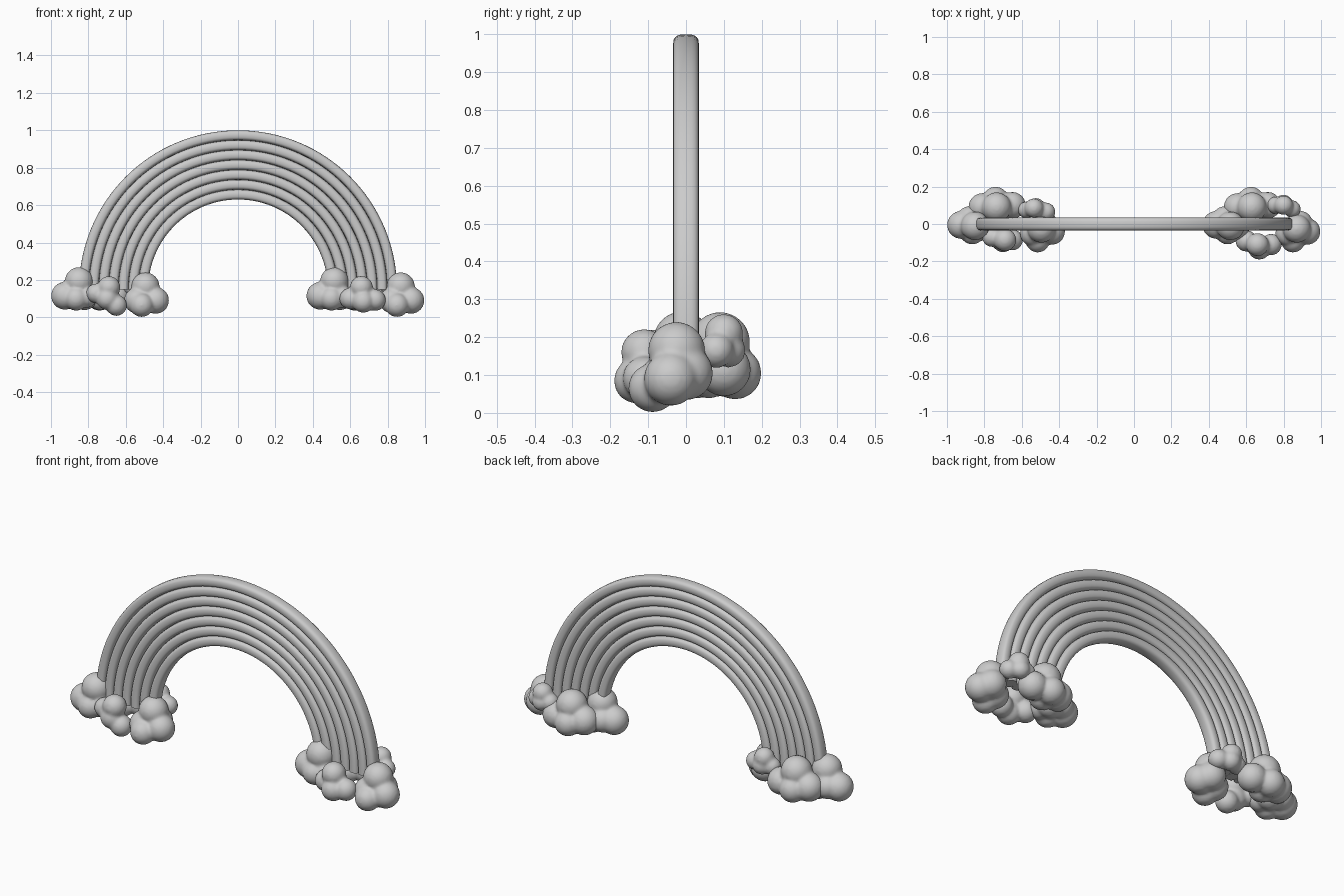
import bpy, bmesh
from math import sin, cos, pi, copysign
from mathutils import Matrix

if "Cube" in bpy.data.objects:
    bpy.data.objects.remove(bpy.data.objects["Cube"])

BANDS, R_IN, R_OUT, CZ = 7, 0.48, 0.85, 0.15
STEP = (R_OUT - R_IN) / BANDS


def finish(bm, name):
    bmesh.ops.recalc_face_normals(bm, faces=bm.faces)
    mesh = bpy.data.meshes.new(name)
    bm.to_mesh(mesh)
    bm.free()
    obj = bpy.data.objects.new(name, mesh)
    bpy.context.collection.objects.link(obj)
    return obj


def spow(v, p):
    return copysign(abs(v) ** p, v)


# Rounded bar swept along a half circle
def band(name, radius, segs=64, sides=20):
    bm = bmesh.new()
    rings = []
    for i in range(segs + 1):
        a = pi * i / segs
        ring = []
        for j in range(sides):
            t = 2 * pi * j / sides
            r = radius + STEP / 2 * spow(cos(t), 0.7)
            ring.append(bm.verts.new((r * cos(a), 0.034 * spow(sin(t), 0.7), CZ + r * sin(a))))
        rings.append(ring)
    for p, q in zip(rings, rings[1:]):
        for j in range(sides):
            k = (j + 1) % sides
            bm.faces.new((p[j], p[k], q[k], q[j]))
    bm.faces.new(rings[0])
    bm.faces.new(rings[-1])
    for f in bm.faces:
        f.smooth = len(f.verts) == 4
    finish(bm, name)


# Cloud puff: spheres (x, y, z, radius) fused and softened
def cloud(name, lumps, dx=0.0):
    bm = bmesh.new()
    for x, y, z, r in lumps:
        bmesh.ops.create_icosphere(bm, subdivisions=3, radius=r,
                                   matrix=Matrix.Translation((x + dx, y, z)))
    obj = finish(bm, name)
    rm = obj.modifiers.new("fuse", 'REMESH')
    rm.mode = 'VOXEL'
    rm.voxel_size = 0.008
    rm.use_smooth_shade = True
    sm = obj.modifiers.new("soften", 'SMOOTH')
    sm.factor = 0.5
    sm.iterations = 8


for n in range(BANDS):
    band(f"rainbow_band_{n + 1}", R_IN + STEP * (n + 0.5))

# Puffs that repeat at both feet
first = [(-.85, -.01, .192, .077), (-.925, -.005, .115, .075), (-.82, .03, .11, .072),
         (-.865, -.045, .1, .065), (-.88, .03, .12, .066), (-.81, -.03, .11, .06)]
last = [(-.495, -.025, .165, .076), (-.44, -.04, .09, .072), (-.54, -.05, .09, .07),
        (-.515, -.088, .066, .065), (-.48, .0, .105, .072)]
rear = [(-.735, .09, .187, .08), (-.81, .09, .12, .076), (-.65, .1, .115, .072),
        (-.74, .13, .105, .07), (-.74, .06, .1, .062)]
for side, dx in (("left", 0.0), ("right", 1.365)):
    cloud(f"{side}_cloud_a", first, dx)
    cloud(f"{side}_cloud_c", last, dx)
    cloud(f"{side}_cloud_rear", rear, dx)

# Small puffs, different at each foot
cloud("left_cloud_front", [(-.69, -.085, .16, .061), (-.76, -.07, .128, .053),
                           (-.65, -.085, .064, .057), (-.70, -.092, .10, .06)])
cloud("right_cloud_front", [(.66, -.11, .16, .062), (.6, -.09, .1, .058),
                            (.733, -.11, .092, .058), (.67, -.13, .085, .061)])
cloud("left_cloud_small", [(-.535, .085, .207, .052), (-.575, .075, .165, .046),
                           (-.47, .065, .165, .05), (-.525, .09, .165, .05)])
cloud("right_cloud_small", [(.80, .1, .21, .052), (.757, .1, .17, .047),
                            (.845, .08, .165, .047), (.80, .112, .165, .046)])
